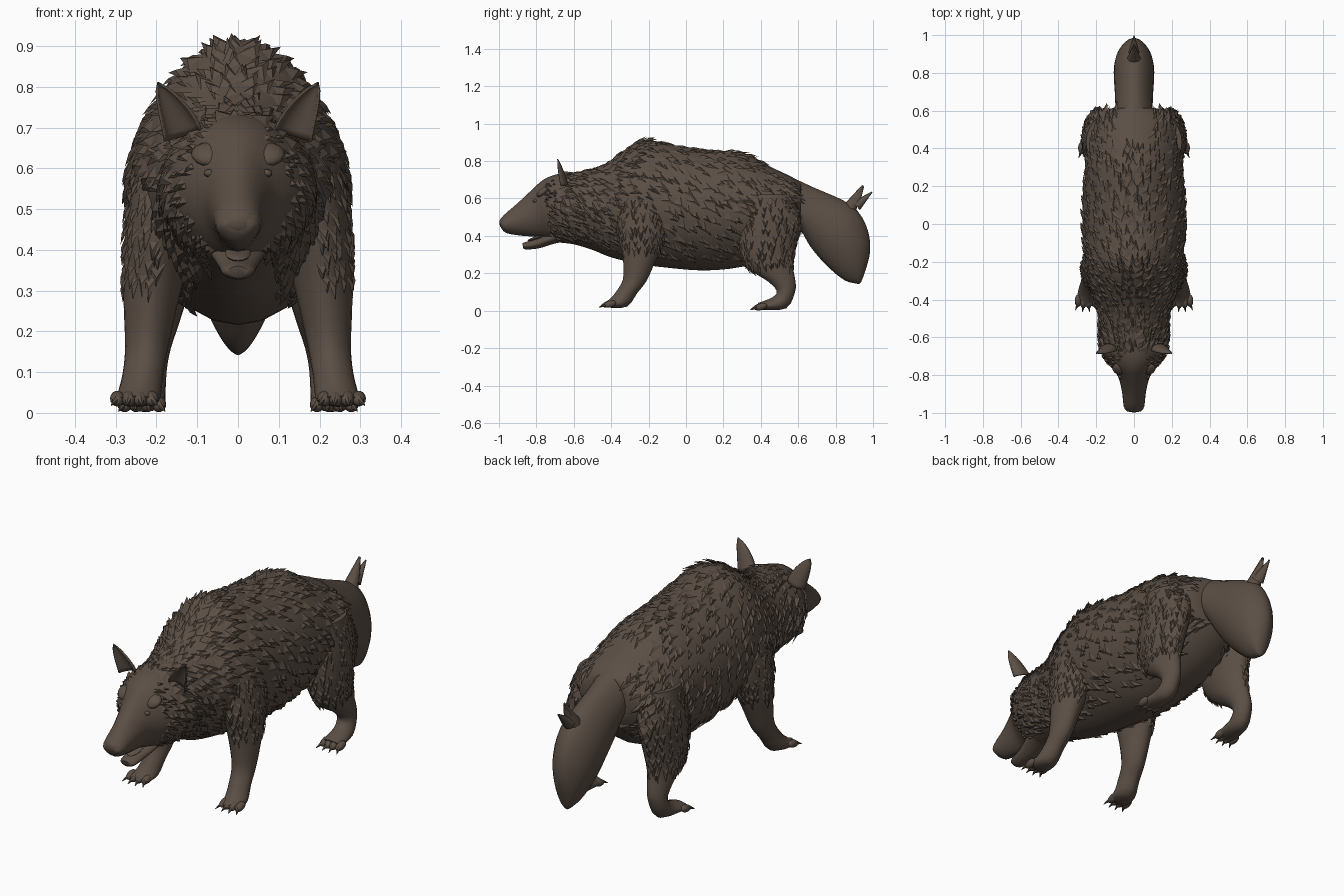
import bpy, bmesh, math, random
from mathutils import Vector

random.seed(4)
cube = bpy.data.objects.get("Cube")
if cube:
    bpy.data.objects.remove(cube, do_unlink=True)

brown = bpy.data.materials.new("dark brown fur")
brown.use_nodes = True
brown.diffuse_color = (.105, .078, .06, 1)
brown.node_tree.nodes["Principled BSDF"].inputs["Base Color"].default_value = brown.diffuse_color
brown.node_tree.nodes["Principled BSDF"].inputs["Roughness"].default_value = .9


def finish(name, bm, smooth=True):
    mesh = bpy.data.meshes.new(name)
    if smooth:
        bmesh.ops.recalc_face_normals(bm, faces=bm.faces)
    bm.to_mesh(mesh)
    bm.free()
    obj = bpy.data.objects.new(name, mesh)
    bpy.context.collection.objects.link(obj)
    mesh.materials.append(brown)
    if smooth:
        bpy.ops.object.select_all(action='DESELECT')
        obj.select_set(True)
        bpy.context.view_layer.objects.active = obj
        bpy.ops.object.shade_smooth_by_angle(angle=math.radians(50))
    return obj


def section(stations, t):
    """Smoothly interpolated cross-section at t along the stations."""
    last = len(stations) - 1
    i = min(int(t), last - 1)
    f = t - i
    a, b, c, d = (stations[max(0, min(last, i + k))] for k in (-1, 0, 1, 2))
    return [q + f / 2 * (r - p + f * (2 * p - 5 * q + 4 * r - s + f * (3 * (q - r) + s - p)))
            for p, q, r, s in zip(a, b, c, d)]


def surface(stations, t, angle, side=1):
    y1, z1, y2, z2, x, w = section(stations, t)
    c, s = math.cos(angle), math.sin(angle)
    return Vector((side * (x + w * s * (1 - .17 * c * c)),
                   (y1 + y2) / 2 + c * (y1 - y2) / 2,
                   (z1 + z2) / 2 + c * (z1 - z2) / 2))


def loft(name, stations, side=1, steps=3, sides=24):
    bm = bmesh.new()
    count = (len(stations) - 1) * steps
    rings = [[bm.verts.new(surface(stations, i / steps, math.tau * j / sides, side))
              for j in range(sides)] for i in range(count + 1)]
    for a, b in zip(rings, rings[1:]):
        for j in range(sides):
            k = (j + 1) % sides
            bm.faces.new((a[j], a[k], b[k], b[j]))
    bm.faces.new(rings[0])
    bm.faces.new(rings[-1])
    return finish(name, bm)


def fur(name, stations, start, end, keep, side=1, rows=3.4, columns=34, length=.08):
    """Overlapping broad tufts that lie flat along a lofted surface."""
    bm = bmesh.new()
    count = int((end - start) * rows)
    for i in range(count):
        for j in range(columns):
            t = start + (i + random.uniform(-.4, .4)) / rows
            t = max(.02, min(len(stations) - 1.1, t))
            angle = math.tau * (j + i % 2 / 2 + random.uniform(-.4, .4)) / columns
            p = surface(stations, t, angle, side)
            if not keep(p, angle):
                continue
            along = (surface(stations, t + .05, angle, side) - p).normalized()
            around = surface(stations, t, angle + .05, side) - p
            n = along.cross(around).normalized()
            y1, z1, y2, z2, x, w = section(stations, t)
            if n.dot(p - Vector((side * x, (y1 + y2) / 2, (z1 + z2) / 2))) < 0:
                n.negate()
            flow = along * .8 + Vector((0, 0, random.uniform(-.9, -.4)))
            flow = (flow - n * flow.dot(n)).normalized()
            across = n.cross(flow)
            size = length * random.uniform(.6, 1.2)
            wide = size * random.uniform(.24, .36)
            left, right, ridge, tip = (bm.verts.new(v) for v in (
                p + across * wide - n * .004, p - across * wide - n * .004,
                p + flow * size * .5 + n * .008,
                p + flow * size + n * random.uniform(0, .008)))
            for tri in ((right, left, ridge), (left, tip, ridge), (tip, right, ridge), (left, right, tip)):
                bm.faces.new(tri[::-1])
    return finish(name, bm, smooth=False)


def ball(name, centre, radii, tilt=0):
    bm = bmesh.new()
    bmesh.ops.create_uvsphere(bm, u_segments=14, v_segments=8, radius=1)
    for v in bm.verts:
        v.co = Vector(v.co[k] * radii[k] for k in range(3))
    obj = finish(name, bm)
    obj.location = centre
    obj.rotation_euler.x = tilt
    return obj


def spike(name, base, tip, radius, sides=8):
    bm = bmesh.new()
    base, tip = Vector(base), Vector(tip)
    bmesh.ops.create_cone(bm, cap_ends=True, segments=sides, radius1=radius,
                          radius2=radius * .1, depth=(tip - base).length)
    obj = finish(name, bm)
    obj.location = (base + tip) / 2
    obj.rotation_euler = (tip - base).to_track_quat('Z', 'Y').to_euler()
    return obj


# Stations: top y, top z, bottom y, bottom z, centre x, half width
body = [(-.995, .475, -.99, .445, 0, .035), (-.975, .51, -.96, .415, 0, .054),
        (-.9, .575, -.87, .4, 0, .064), (-.82, .65, -.79, .395, 0, .086),
        (-.76, .702, -.74, .38, 0, .128), (-.68, .732, -.68, .365, 0, .17),
        (-.58, .74, -.6, .355, 0, .182), (-.45, .775, -.5, .325, 0, .188),
        (-.33, .855, -.4, .285, 0, .218), (-.22, .912, -.25, .25, 0, .25),
        (-.05, .882, -.1, .23, 0, .27), (.12, .857, .1, .215, 0, .272),
        (.3, .845, .3, .235, 0, .255), (.45, .77, .45, .29, 0, .25),
        (.56, .718, .56, .38, 0, .22), (.615, .685, .61, .46, 0, .12)]
tail = [(.4, .785, .52, .5, 0, .09), (.54, .725, .6, .45, 0, .098), (.68, .66, .66, .35, 0, .1),
        (.84, .59, .72, .275, 0, .107), (.92, .53, .775, .22, 0, .104),
        (.972, .43, .825, .178, 0, .086), (.985, .32, .865, .155, 0, .06),
        (.958, .21, .91, .145, 0, .032), (.935, .15, .925, .142, 0, .008)]
jaw = [(-.875, .36, -.87, .333, 0, .025), (-.855, .368, -.85, .327, 0, .04),
       (-.79, .39, -.78, .335, 0, .048), (-.7, .43, -.69, .362, 0, .07), (-.6, .46, -.6, .37, 0, .09)]
# Legs run from the body down; front edge then back edge
front_leg = [(-.36, .62, -.1, .64, .16, .088), (-.37, .46, -.09, .47, .195, .08),
             (-.345, .34, -.13, .34, .206, .075), (-.335, .25, -.17, .25, .216, .064),
             (-.338, .165, -.21, .16, .224, .053), (-.375, .1, -.26, .095, .233, .05),
             (-.405, .065, -.315, .022, .243, .054), (-.435, .042, -.41, .016, .25, .055)]
hind_leg = [(.3, .62, .57, .62, .16, .094), (.28, .46, .615, .48, .185, .09),
            (.29, .3, .585, .34, .196, .08), (.35, .215, .572, .24, .206, .064),
            (.44, .155, .585, .16, .215, .05), (.485, .105, .583, .1, .22, .045),
            (.46, .07, .535, .012, .225, .047), (.385, .042, .4, .003, .232, .054)]

loft("body_and_head", body)
loft("tail", tail)
loft("lower_jaw", jaw)
fur("body_fur", body, 5, 14.6,
    lambda p, a: math.cos(a) > -.85 and not (p.y > .4 and abs(p.x) < .09))
fur("brow_fur", body, 4, 5, lambda p, a: abs(p.x) > .06, length=.045)

# Small forked tuft above the tail
spike("tail_tuft_base", (0, .865, .53), (0, .945, .67), .042)
spike("tail_tuft_upper", (0, .9, .57), (0, .95, .665), .028)
spike("tail_tuft_lower", (0, .91, .56), (0, .995, .635), .03)

# Nose and tongue
ball("nose", (0, -.962, .468), (.05, .036, .038), .4)
ball("tongue", (0, -.79, .392), (.032, .06, .01), .3)


def ear(name, side):
    """Cupped, pointed leaf that leans outward and opens forward."""
    bm = bmesh.new()
    rows, columns = 8, 8
    grid = []
    for i in range(rows + 1):
        f = i / rows
        wide = .046 * (1 - f) ** .75 * (1 + .5 * f) + .001
        centre = Vector((.135 + .062 * f * f ** .3, -.65 - .035 * f, .68 + .132 * f))
        row = []
        for j in range(columns + 1):
            a = math.pi * j / columns
            x, y = -math.cos(a) * wide, (math.sin(a) - .5) * wide * .8
            row.append(bm.verts.new((side * (centre.x + x), centre.y + y, centre.z - x * .3)))
        grid.append(row)
    for a, b in zip(grid, grid[1:]):
        for j in range(columns):
            bm.faces.new((a[j], a[j + 1], b[j + 1], b[j]))
    obj = finish(name, bm)
    solid = obj.modifiers.new("thickness", 'SOLIDIFY')
    solid.thickness = .006


def paw(name, side, x, y, z):
    """Four spread toes, each with a claw."""
    for i in range(4):
        k = i - 1.5
        toe_x, toe_y = x + k * .028, y + abs(k) * .008
        ball(f"{name}_toe_{i}", (side * toe_x, toe_y, z + .021), (.018, .034, .018), .25)
        spike(f"{name}_claw_{i}", (side * toe_x, toe_y - .016, z + .022),
              (side * (toe_x + k * .01), toe_y - .052, z + .004), .011, 6)


for label, side in (("left", 1), ("right", -1)):
    ear(f"{label}_ear", side)
    ball(f"{label}_eye", (side * .07, -.806, .588), (.014, .014, .01))
    ball(f"{label}_nostril", (side * .03, -.978, .46), (.014, .014, .014))
    ball(f"{label}_brow", (side * .07, -.765, .635), (.045, .04, .02), .7)
    loft(f"{label}_front_leg", front_leg, side)
    loft(f"{label}_hind_leg", hind_leg, side)
    fur(f"{label}_shoulder_fur", front_leg, .2, 2.2,
        lambda p, a: math.sin(a) > -.1, side, 4, 20, .06)
    fur(f"{label}_thigh_fur", hind_leg, .2, 3,
        lambda p, a: math.sin(a) > -.1, side, 4, 20, .06)
    paw(f"{label}_front_paw", side, .254, -.418, .014)
    paw(f"{label}_hind_paw", side, .236, .39, 0)
